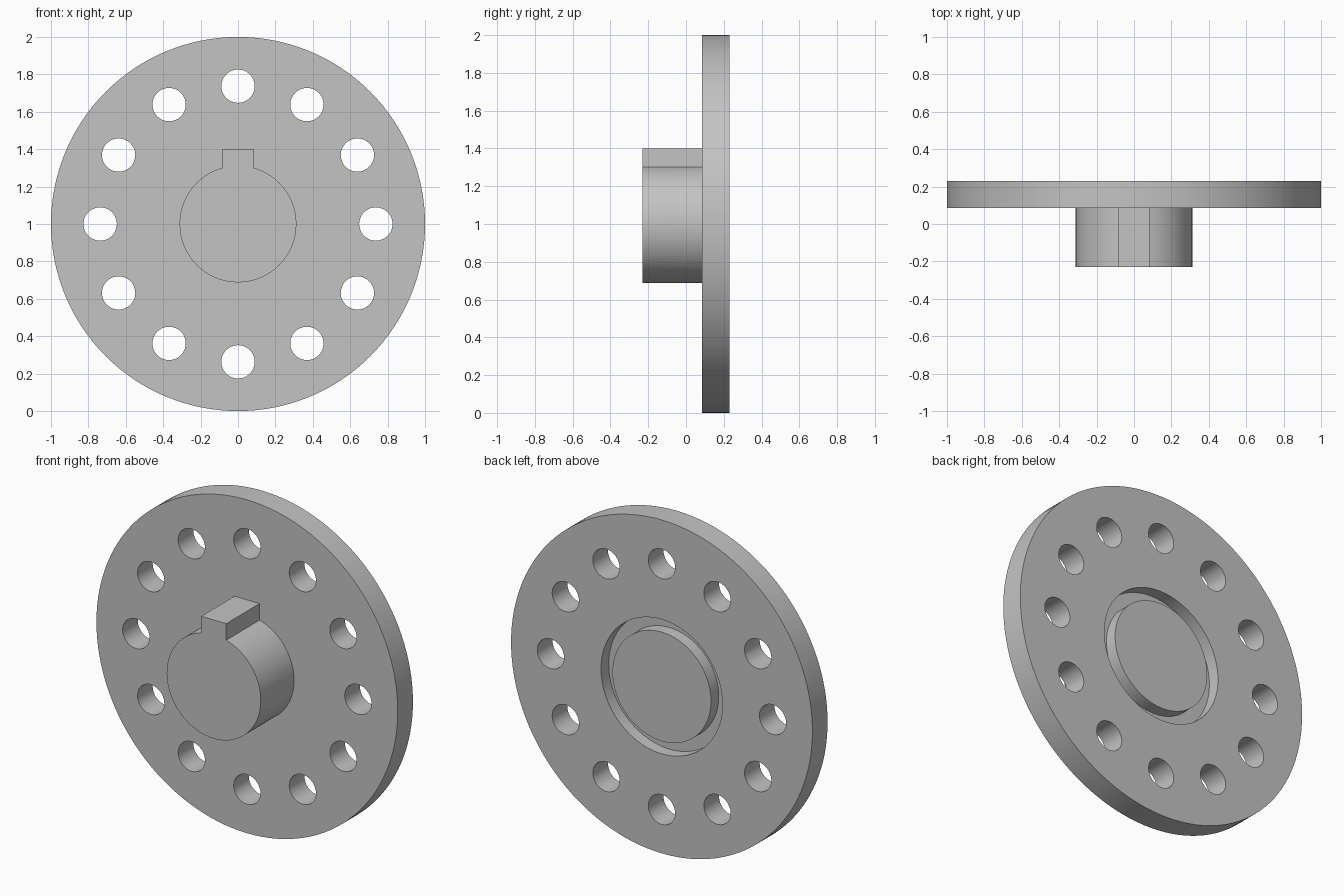
import bpy, bmesh, math
from mathutils import Vector

cube = bpy.data.objects.get("Cube")
if cube:
    bpy.data.objects.remove(cube, do_unlink=True)

AXIS = Vector((0, 0, 1))          # centre of the flange, its axis runs along y
FRONT, SEAT, BACK = -0.23, 0.086, 0.23
PLATE_R, HUB_R = 1.0, 0.312
GROOVE_OUT, GROOVE_IN, GROOVE_DEPTH = 0.403, 0.327, 0.073
KEY_HALF, KEY_TOP = 0.083, 0.40
HOLES, HOLE_R, HOLE_RING = 12, 0.089, 0.737

grey = bpy.data.materials.new("light grey metal")
grey.use_nodes = True
colour = (0.55, 0.55, 0.55, 1)
grey.diffuse_color = colour
grey.node_tree.nodes["Principled BSDF"].inputs["Base Color"].default_value = colour


def make_object(name, bm):
    bmesh.ops.recalc_face_normals(bm, faces=bm.faces)
    mesh = bpy.data.meshes.new(name)
    bm.to_mesh(mesh)
    bm.free()
    mesh.materials.append(grey)
    obj = bpy.data.objects.new(name, mesh)
    bpy.context.collection.objects.link(obj)
    return obj


def lathe(name, profile, steps):
    """Turn (radius, y) points around the flange axis."""
    bm = bmesh.new()
    verts = [bm.verts.new(AXIS + Vector((r, y, 0))) for r, y in profile]
    edges = [bm.edges.new(pair) for pair in zip(verts, verts[1:])]
    bmesh.ops.spin(bm, geom=verts + edges, cent=AXIS, axis=(0, 1, 0),
                   angle=math.tau, steps=steps)
    bmesh.ops.remove_doubles(bm, verts=bm.verts, dist=1e-4)
    return make_object(name, bm)


def extrude_outlines(name, outlines, y0, y1):
    """Extrude closed (x, z) outlines from y0 to y1."""
    bm = bmesh.new()
    for outline in outlines:
        face = bm.faces.new([bm.verts.new(AXIS + Vector((x, y0, z))) for x, z in outline])
        new = bmesh.ops.extrude_face_region(bm, geom=[face], use_keep_orig=True)["geom"]
        moved = [g for g in new if isinstance(g, bmesh.types.BMVert)]
        bmesh.ops.translate(bm, verts=moved, vec=(0, y1 - y0, 0))
    return make_object(name, bm)


def arc(radius, start, end, steps, cx=0, cz=0):
    angles = [start + (end - start) * i / steps for i in range(steps + 1)]
    return [(cx + radius * math.cos(a), cz + radius * math.sin(a)) for a in angles]


def boolean(obj, other, operation):
    mod = obj.modifiers.new(operation.title(), "BOOLEAN")
    mod.operation, mod.object, mod.solver = operation, other, "EXACT"
    bpy.context.view_layer.objects.active = obj
    bpy.ops.object.modifier_apply(modifier=mod.name)
    bpy.data.objects.remove(other, do_unlink=True)


# Round plate with a ring groove in its back
floor = BACK - GROOVE_DEPTH
flange = lathe("flange_with_keyed_hub", [
    (0, SEAT), (PLATE_R, SEAT), (PLATE_R, BACK),
    (GROOVE_OUT, BACK), (GROOVE_OUT, floor),
    (GROOVE_IN, floor), (GROOVE_IN, BACK), (0, BACK)], 128)

# Ring of bolt holes
rings = []
for i in range(HOLES):
    a = math.tau * i / HOLES
    circle = arc(HOLE_R, 0, math.tau, 48, HOLE_RING * math.cos(a), HOLE_RING * math.sin(a))
    rings.append(circle[:-1])
boolean(flange, extrude_outlines("bolt_hole_cutter", rings, SEAT - 0.1, BACK + 0.1), "DIFFERENCE")

# Hub with a square key on top, sunk a little into the plate
gap = math.asin(KEY_HALF / HUB_R)
outline = arc(HUB_R, math.pi / 2 + gap, math.pi * 2.5 - gap, 88)
outline += [(KEY_HALF, KEY_TOP), (-KEY_HALF, KEY_TOP)]
boolean(flange, extrude_outlines("hub", [outline], FRONT, SEAT + 0.03), "UNION")

# Smooth round walls, crisp edges
bpy.ops.object.select_all(action="DESELECT")
flange.select_set(True)
bpy.context.view_layer.objects.active = flange
bpy.ops.object.shade_smooth_by_angle(angle=math.radians(30))
